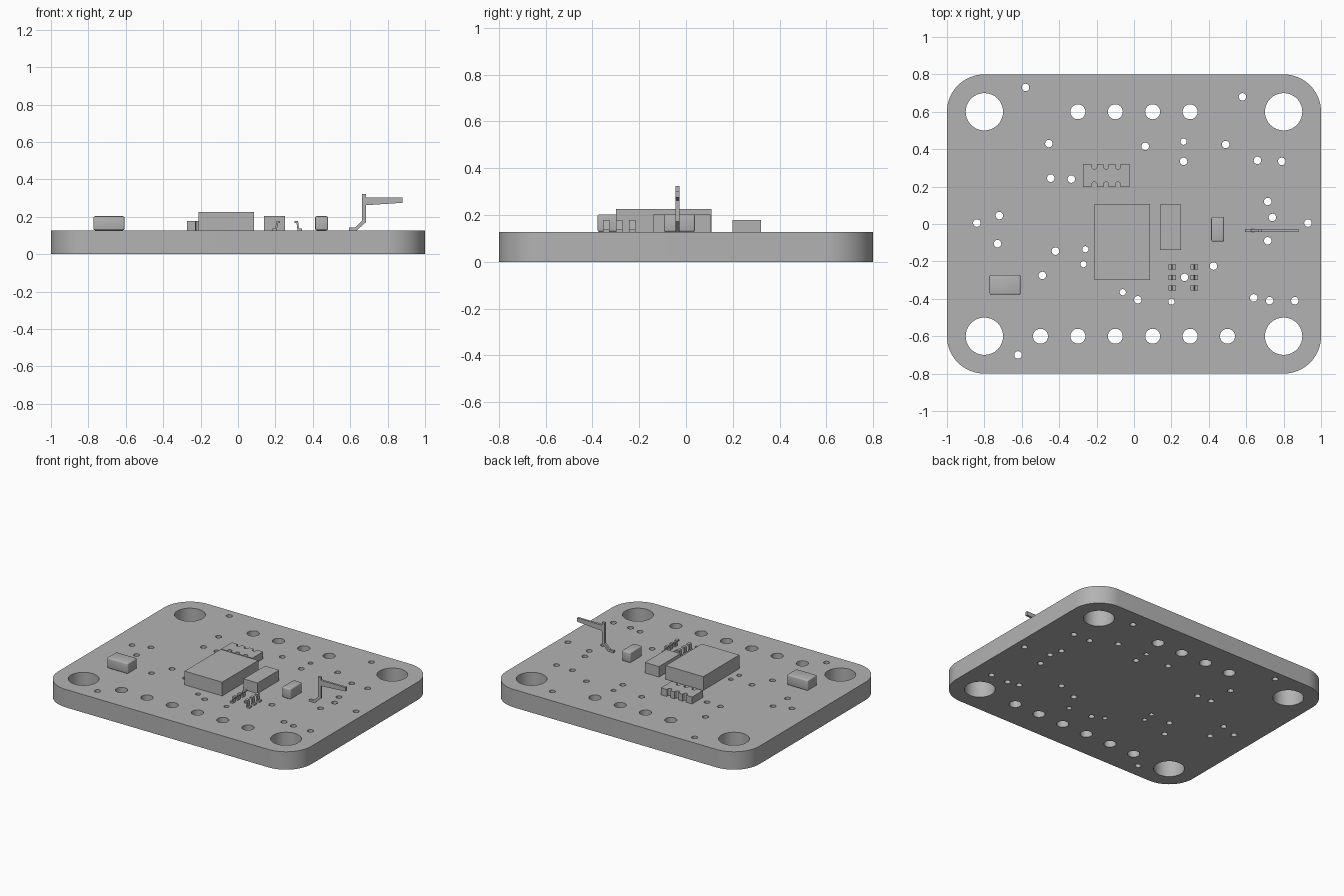
import bpy, bmesh, math
from mathutils import Vector

cube = bpy.data.objects.get("Cube")
if cube:
    bpy.data.objects.remove(cube, do_unlink=True)

TOP = 0.128  # upper face of the board

grey = bpy.data.materials.new("plain_grey")
grey.use_nodes = True
colour = (0.45, 0.45, 0.45, 1)
grey.diffuse_color = colour
grey.node_tree.nodes["Principled BSDF"].inputs["Base Color"].default_value = colour


def finish(bm, name, smooth=False):
    bmesh.ops.recalc_face_normals(bm, faces=bm.faces)
    mesh = bpy.data.meshes.new(name)
    bm.to_mesh(mesh)
    bm.free()
    mesh.materials.append(grey)
    obj = bpy.data.objects.new(name, mesh)
    bpy.context.collection.objects.link(obj)
    if smooth:
        bpy.ops.object.select_all(action='DESELECT')
        obj.select_set(True)
        bpy.context.view_layer.objects.active = obj
        bpy.ops.object.shade_smooth_by_angle(angle=math.radians(35))
    return obj


def arc(cx, cy, r, start, end, steps):
    angles = [math.radians(start + (end - start) * i / steps) for i in range(steps + 1)]
    return [(cx + r * math.cos(a), cy + r * math.sin(a)) for a in angles]


def plate(name, loops, z, height, smooth=True):
    """Extrude an outline, with any further loops left open as holes."""
    bm = bmesh.new()
    for loop in loops:
        verts = [bm.verts.new((x, y, z)) for x, y in loop]
        for a, b in zip(verts, verts[1:] + verts[:1]):
            bm.edges.new((a, b))
    bmesh.ops.triangle_fill(bm, edges=bm.edges[:], use_beauty=True, normal=(0, 0, 1))
    out = bmesh.ops.extrude_face_region(bm, geom=bm.faces[:], use_keep_orig=True)
    moved = [g for g in out["geom"] if isinstance(g, bmesh.types.BMVert)]
    bmesh.ops.translate(bm, verts=moved, vec=(0, 0, height))
    return finish(bm, name, smooth)


def side_profile(name, points, y, width):
    """Extrude a profile in x and z along y, centred on the given y."""
    bm = bmesh.new()
    face = bm.faces.new([bm.verts.new((px, y - width / 2, pz)) for px, pz in points])
    out = bmesh.ops.extrude_face_region(bm, geom=[face], use_keep_orig=True)
    moved = [g for g in out["geom"] if isinstance(g, bmesh.types.BMVert)]
    bmesh.ops.translate(bm, verts=moved, vec=(0, width, 0))
    return finish(bm, name)


def block(name, x0, x1, y0, y1, top, bevel=0):
    bm = bmesh.new()
    bmesh.ops.create_cube(bm, size=1)
    bmesh.ops.scale(bm, verts=bm.verts, vec=(x1 - x0, y1 - y0, top - TOP))
    bmesh.ops.translate(bm, verts=bm.verts,
                        vec=Vector((x0 + x1, y0 + y1, top + TOP)) / 2)
    if bevel:
        bmesh.ops.bevel(bm, geom=bm.edges[:], offset=bevel, segments=3,
                        profile=0.5, affect='EDGES')
    return finish(bm, name, bevel > 0)


# Board: rounded outline with mounting, pin and via holes
outline = []
for i, (sx, sy) in enumerate([(1, 1), (-1, 1), (-1, -1), (1, -1)]):
    outline += arc(0.8 * sx, 0.6 * sy, 0.2, 90 * i, 90 * i + 90, 16)

holes = [(sx * 0.8, sy * 0.6, 0.1) for sx in (-1, 1) for sy in (-1, 1)]
holes += [(-0.3 + 0.2 * i, 0.6, 0.04) for i in range(4)]
holes += [(-0.5 + 0.2 * i, -0.6, 0.04) for i in range(6)]
vias = [(-.58, .73), (.58, .68), (-.455, .43), (.06, .415), (.49, .425), (.265, .335),
        (.66, .34), (.79, .335), (-.445, .245), (-.335, .24), (-.84, .005), (-.72, .045),
        (-.73, -.105), (-.42, -.145), (-.49, -.275), (.02, -.405), (.27, -.285),
        (.425, -.225), (.715, .12), (.74, .035), (.715, -.09), (.93, .005),
        (.64, -.395), (.725, -.41), (.86, -.41), (-.62, -.7)]
small_vias = [(.265, .44), (-.26, -.135), (-.27, -.215), (-.06, -.365), (.2, -.415)]
holes += [(x, y, 0.02) for x, y in vias] + [(x, y, 0.0165) for x, y in small_vias]
circles = [arc(x, y, r, 0, 360, 32)[:-1] for x, y, r in holes]
plate("board", [outline] + circles, 0, TOP)

# Block components
block("main_chip", -0.212, 0.085, -0.3, 0.108, 0.226)
block("side_chip", 0.14, 0.252, -0.138, 0.105, 0.203)
block("small_capacitor", 0.413, 0.481, -0.094, 0.038, 0.203, 0.008)
block("large_capacitor", -0.772, -0.607, -0.378, -0.272, 0.203, 0.008)

# Resistor array: block with three round notches along each long side
notch_x = (-0.212, -0.149, -0.086)
lower, upper = 0.198, 0.32
array = [(-0.272, lower)]
for x in notch_x:
    array += [(x - 0.014, lower)] + arc(x, lower + 0.013, 0.014, 180, 0, 8) + [(x + 0.014, lower)]
array += [(-0.025, lower), (-0.025, upper)]
for x in reversed(notch_x):
    array += [(x + 0.014, upper)] + arc(x, upper - 0.013, 0.014, 0, -180, 8) + [(x - 0.014, upper)]
array.append((-0.272, upper))
plate("resistor_array", [array], TOP, 0.05)

# Bent leads: two mirrored rows of three
lead = [(0.078, 0), (0.055, 0), (0.05, 0.038), (0.038, 0.04), (0.038, 0.05),
        (0.058, 0.05), (0.063, 0.01), (0.078, 0.01)]
for side, label in ((-1, "right"), (1, "left")):
    for i in range(3):
        points = [(0.263 + side * x, TOP + z) for x, z in lead]
        side_profile(f"{label}_lead_{i + 1}", points, -0.23 - 0.056 * i, 0.028)

# Thin upright antenna with a foot and a side arm
antenna = [(.593, TOP), (.635, TOP), (.685, .172), (.685, .262), (.88, .275), (.88, .302),
           (.685, .302), (.685, .323), (.663, .323), (.663, .178), (.625, .142), (.593, .142)]
side_profile("antenna", antenna, -0.036, 0.016)
